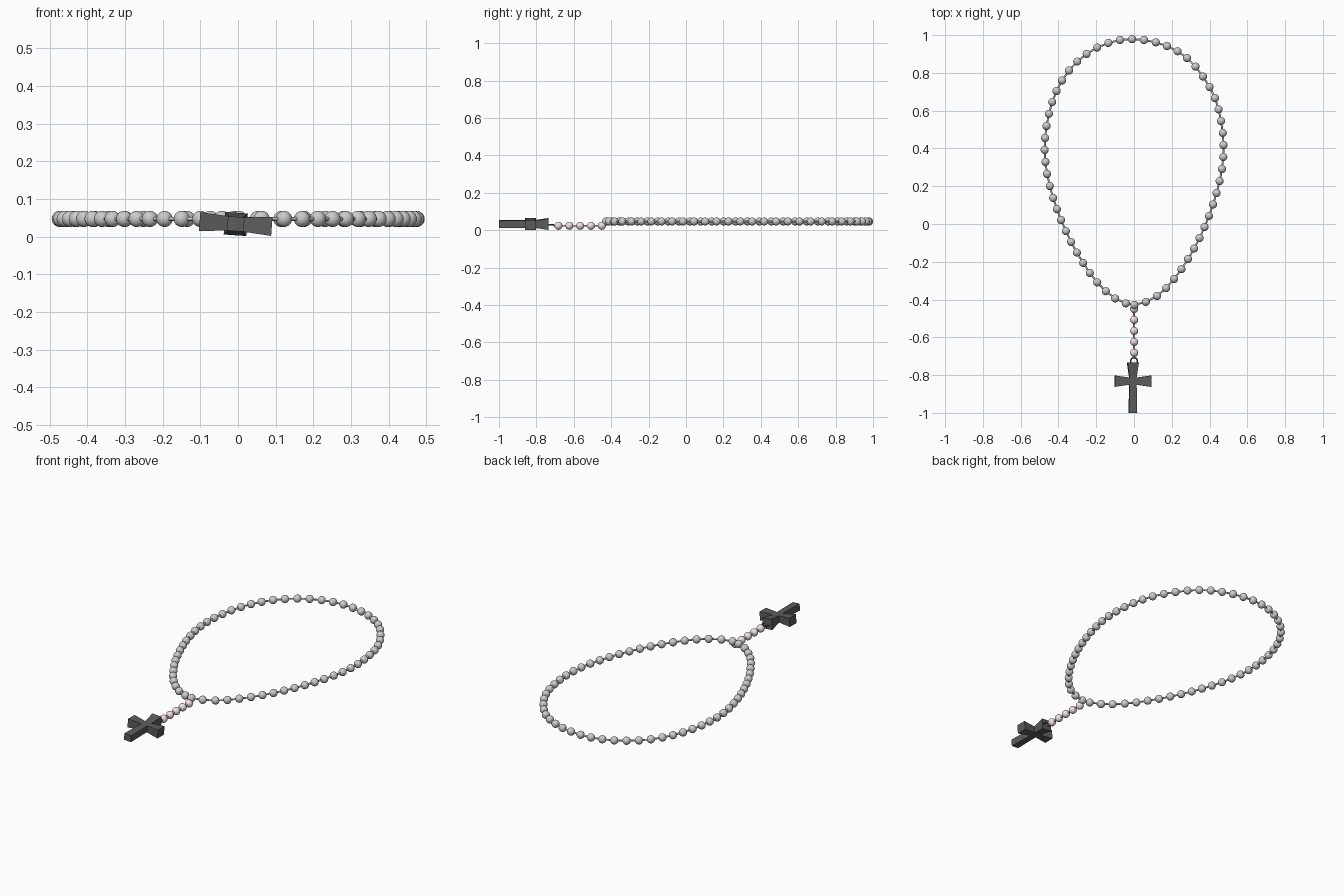
import bpy, bmesh, math
from mathutils import Matrix, Vector

if "Cube" in bpy.data.objects:
    bpy.data.objects.remove(bpy.data.objects["Cube"])

BEAD_R = 0.0215


def material(name, c):
    m = bpy.data.materials.new(name)
    m.diffuse_color = (*c, 1)
    m.use_nodes = True
    m.node_tree.nodes["Principled BSDF"].inputs["Base Color"].default_value = m.diffuse_color
    return m


pearl = material("pearl", (0.88, 0.85, 0.85))
rose = material("rose_pearl", (0.88, 0.74, 0.80))
dark = material("dark_metal", (0.11, 0.11, 0.11))


def finish(name, bm, mat, smooth=False):
    bmesh.ops.recalc_face_normals(bm, faces=bm.faces)
    me = bpy.data.meshes.new(name)
    bm.to_mesh(me)
    bm.free()
    for p in me.polygons:
        p.use_smooth = smooth
    me.materials.append(mat)
    ob = bpy.data.objects.new(name, me)
    bpy.context.collection.objects.link(ob)
    return ob


def beads(name, points, mat):
    bm = bmesh.new()
    for p in points:
        bmesh.ops.create_uvsphere(bm, u_segments=20, v_segments=12, radius=BEAD_R,
                                  matrix=Matrix.Translation(p))
    return finish(name, bm, mat, True)


def cord(name, points, mat, cyclic):
    cu = bpy.data.curves.new(name, 'CURVE')
    cu.dimensions = '3D'
    cu.bevel_depth = 0.005
    cu.bevel_resolution = 2
    sp = cu.splines.new('POLY')
    sp.points.add(len(points) - 1)
    for q, p in zip(sp.points, points):
        q.co = (*p, 1)
    sp.use_cyclic_u = cyclic
    cu.materials.append(mat)
    ob = bpy.data.objects.new(name, cu)
    bpy.context.collection.objects.link(ob)


# Loop: every second bead centre, the ones between are interpolated
path = [(0, -.423), (.12, -.376), (.21, -.286), (.284, -.18), (.345, -.069), (.395, .048),
        (.435, .169), (.464, .296), (.472, .423), (.459, .55), (.427, .672), (.363, .786),
        (.279, .884), (.173, .947), (.051, .979), (-.076, .979), (-.197, .939),
        (-.303, .865), (-.383, .765), (-.435, .651), (-.465, .524), (-.475, .397),
        (-.462, .27), (-.43, .143), (-.388, .026), (-.335, -.09), (-.271, -.201),
        (-.197, -.304), (-.102, -.389)]
pts = [Vector((x + 0.002, y - 0.005, 0.047)) for x, y in path]
n = len(pts)
loop = []
for i in range(n):
    a, b, c, d = (pts[(i + k) % n] for k in (-1, 0, 1, 2))
    loop += [b, (9 * (b + c) - a - d) / 16]
loop[-1] = Vector((-.043, -.42, .047))
beads("loop_beads", loop, pearl)
cord("loop_cord", loop, pearl, True)

# Pendant strand
strand = [Vector((0.001, -0.450 - 0.058 * i, 0.024)) for i in range(5)]
beads("pendant_beads", strand, rose)
cord("pendant_cord", [loop[0]] + strand + [Vector((0, -0.708, 0.026))], rose, False)

# Connecting ring
bpy.ops.mesh.primitive_torus_add(major_radius=0.018, minor_radius=0.004, major_segments=24,
                                 minor_segments=8, location=(0, -0.726, 0.03))
ring = bpy.context.object
ring.name = "cross_ring"
ring.data.materials.append(dark)
bpy.ops.object.shade_smooth()

# Cross: cube core with four flared arms extruded from its sides
CORE = 0.038
bm = bmesh.new()
bmesh.ops.create_cube(bm, size=CORE)
bm.normal_update()
arms = [(Vector((1, 0, 0)), 0.096, 0.060, 0.050), (Vector((-1, 0, 0)), 0.096, 0.060, 0.050),
        (Vector((0, 1, 0)), 0.098, 0.060, 0.060), (Vector((0, -1, 0)), 0.168, 0.044, 0.038)]
sides = [next(f for f in bm.faces if f.normal.dot(a[0]) > 0.9) for a in arms]
for face, (d, length, width, height) in zip(sides, arms):
    tip = bmesh.ops.extrude_discrete_faces(bm, faces=[face])["faces"][0]
    for v in tip.verts:
        flat = v.co - d * v.co.dot(d)
        z = flat.z * height / CORE
        v.co = flat * (width / CORE) + d * length
        v.co.z = z
cross = finish("cross", bm, dark)
cross.location = (-0.006, -0.832, 0.0335)
cross.rotation_euler = (0, math.radians(4), 0)
